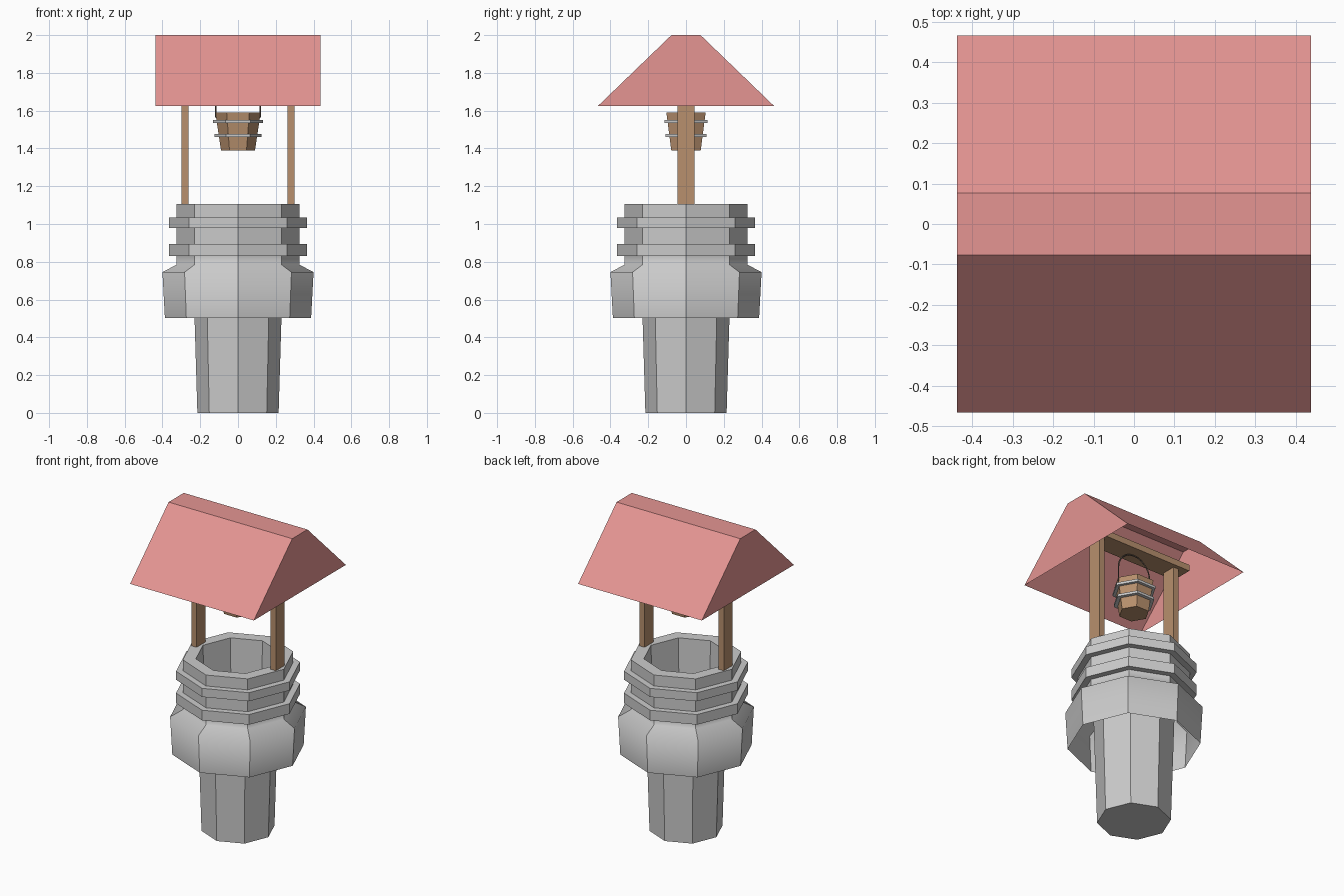
import bpy, bmesh
from math import sin, cos, pi

if "Cube" in bpy.data.objects:
    bpy.data.objects.remove(bpy.data.objects["Cube"])


def material(name, rgb):
    m = bpy.data.materials.new(name)
    m.diffuse_color = (*rgb, 1)
    m.use_nodes = True
    m.node_tree.nodes["Principled BSDF"].inputs["Base Color"].default_value = m.diffuse_color
    return m


WOOD = material("wood", (0.48, 0.28, 0.155))
RED = material("roof_red", (0.78, 0.30, 0.29))
IRON = material("dark_iron", (0.12, 0.09, 0.07))


def finish(name, bm, mat=None):
    bmesh.ops.recalc_face_normals(bm, faces=bm.faces[:])
    me = bpy.data.meshes.new(name)
    bm.to_mesh(me)
    bm.free()
    ob = bpy.data.objects.new(name, me)
    bpy.context.collection.objects.link(ob)
    if mat:
        me.materials.append(mat)
    return ob


def lathe(name, profile, sides, mat=None, cap_start=False, cap_end=False,
          closed=False, soft_rows=()):
    """Turn an (r, z) profile into a faceted solid; soft_rows are shaded smooth."""
    bm = bmesh.new()
    rings = [[bm.verts.new((r * cos(2 * pi * k / sides), r * sin(2 * pi * k / sides), z))
              for k in range(sides)] for r, z in profile]
    pairs = list(zip(rings, rings[1:]))
    if closed:
        pairs.append((rings[-1], rings[0]))
    for a, b in pairs:
        for k in range(sides):
            j = (k + 1) % sides
            bm.faces.new((a[k], a[j], b[j], b[k]))
    if cap_start:
        bm.faces.new(rings[0])
    if cap_end:
        bm.faces.new(rings[-1])
    if soft_rows:
        soft = {v for i in soft_rows for v in rings[i]}
        for f in bm.faces:
            f.smooth = any(v in soft for v in f.verts)
        for e in bm.edges:
            z0, z1 = (v.co.z for v in e.verts)
            e.smooth = e.verts[0] in soft and abs(z0 - z1) < 1e-5
    return finish(name, bm, mat)


def box(name, lo, hi, mat):
    bm = bmesh.new()
    bmesh.ops.create_cube(bm, size=1)
    for v in bm.verts:
        v.co = [(a + b) / 2 + c * (b - a) for a, b, c in zip(lo, hi, v.co)]
    return finish(name, bm, mat)


# Stone well: inner shaft, rim, two raised rings, flared collar open underneath
lathe("stone_well", [
    (0.215, 0), (0.23, 0.5), (0.248, 1.105), (0.325, 1.105),
    (0.325, 1.035), (0.365, 1.035), (0.365, 0.98), (0.325, 0.98),
    (0.325, 0.895), (0.365, 0.895), (0.365, 0.83), (0.325, 0.83),
    (0.325, 0.785), (0.40, 0.745), (0.387, 0.503)],
    8, cap_start=True, soft_rows=(12, 13))

# Two posts and the plank they carry
for side, s in (("left", -1), ("right", 1)):
    x0, x1 = sorted((s * 0.262, s * 0.299))
    box(side + "_post", (x0, -0.045, 1.10), (x1, 0.045, 1.78), WOOD)
box("cross_plank", (-0.36, -0.07, 1.78), (0.36, 0.07, 1.82), WOOD)

# Hollow roof: trapezoid gables, two slopes and a flat ridge, no floor
bm = bmesh.new()
section = [(-0.466, 1.625), (-0.077, 2.0), (0.077, 2.0), (0.466, 1.625)]
left, right = [[bm.verts.new((x, y, z)) for y, z in section] for x in (-0.438, 0.438)]
bm.faces.new(left)
bm.faces.new(right)
for i in range(3):
    bm.faces.new((left[i], left[i + 1], right[i + 1], right[i]))
finish("roof", bm, RED)

# Six-sided bucket with two metal bands
lathe("bucket", [(0.09, 1.39), (0.12, 1.59), (0.105, 1.59), (0.08, 1.42)],
      6, WOOD, cap_start=True, cap_end=True)
for name, r, z in (("upper_band", 0.132, 1.542), ("lower_band", 0.125, 1.468)):
    lathe(name, [(r, z - 0.008), (r, z + 0.008), (r - 0.025, z + 0.008), (r - 0.025, z - 0.008)],
          6, closed=True)

# Wire handle arching up to the plank
path = [(0.118, 1.565)]
path += [(0.118 * cos(pi * i / 12), 1.66 + 0.118 * sin(pi * i / 12)) for i in range(13)]
path += [(-0.118, 1.565)]
cu = bpy.data.curves.new("bucket_handle", 'CURVE')
cu.dimensions = '3D'
cu.bevel_depth = 0.005
cu.bevel_resolution = 0
cu.use_fill_caps = True
sp = cu.splines.new('POLY')
sp.points.add(len(path) - 1)
for p, (x, z) in zip(sp.points, path):
    p.co = (x, 0, z, 1)
cu.materials.append(IRON)
bpy.context.collection.objects.link(bpy.data.objects.new("bucket_handle", cu))
